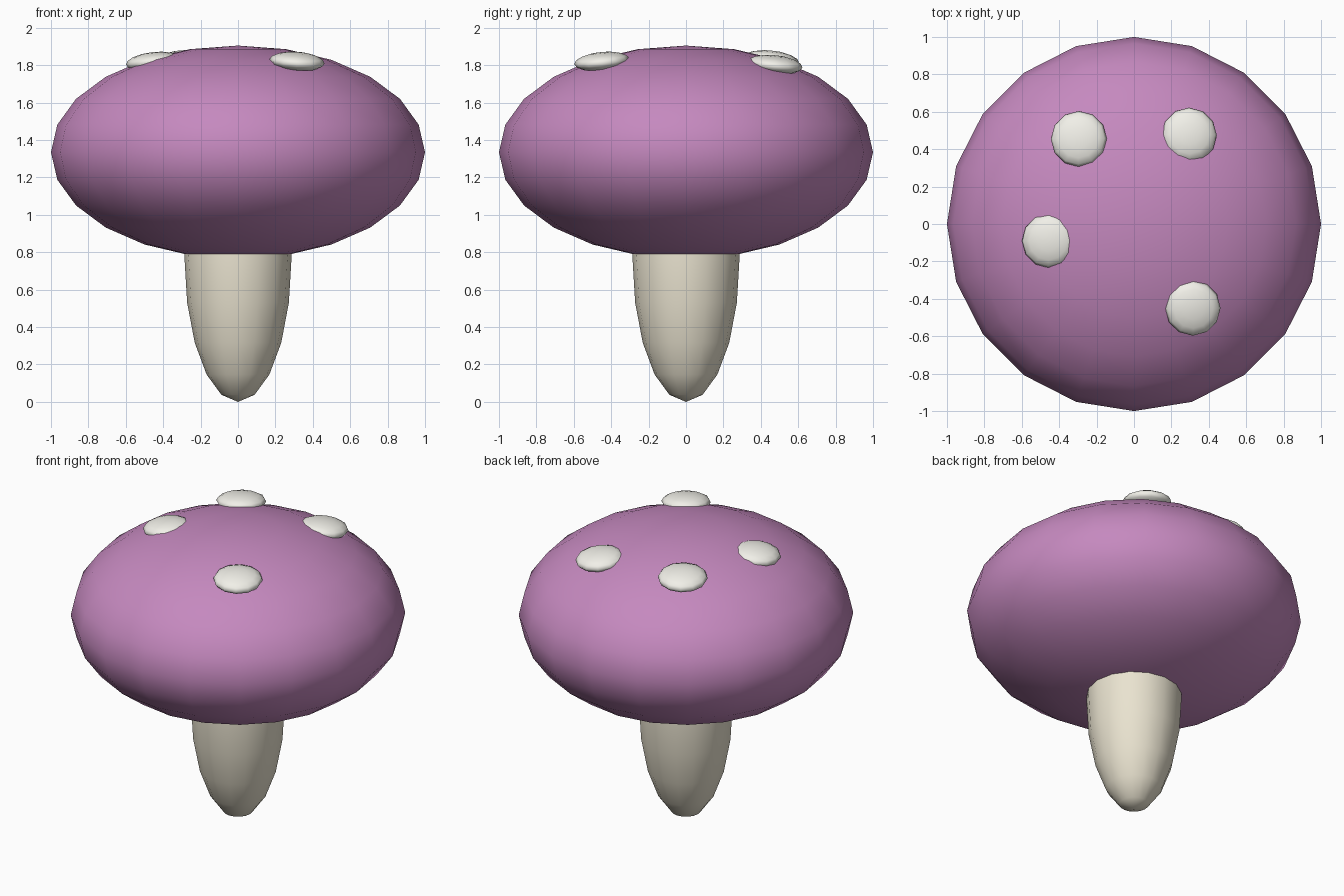
import bpy
import math
from mathutils import Matrix, Vector

if "Cube" in bpy.data.objects:
    bpy.data.objects.remove(bpy.data.objects["Cube"])


def material(name, rgb):
    mat = bpy.data.materials.new(name)
    mat.diffuse_color = (*rgb, 1)
    mat.use_nodes = True
    mat.node_tree.nodes["Principled BSDF"].inputs["Base Color"].default_value = mat.diffuse_color
    return mat


def ellipsoid(name, centre, radii, segments, rings, mat, tilt=0):
    """Smooth stretched sphere, tilted outward from the z axis by tilt degrees."""
    bpy.ops.mesh.primitive_uv_sphere_add(segments=segments, ring_count=rings, radius=1)
    ob = bpy.context.object
    ob.name = name
    c = Vector(centre)
    rot = Matrix.Identity(4)
    if tilt:
        axis = Vector((-c.y, c.x, 0)).normalized()
        rot = Matrix.Rotation(math.radians(tilt), 4, axis)
    ob.data.transform(rot @ Matrix.Diagonal((*radii, 1)))
    ob.location = c
    ob.data.materials.append(mat)
    bpy.ops.object.shade_smooth()
    return ob


purple = material("cap_purple", (0.56, 0.25, 0.52))
cream = material("stem_cream", (0.82, 0.77, 0.63))
white = material("spot_white", (0.88, 0.87, 0.81))

# Stem: tall ellipsoid whose upper half disappears into the cap
ellipsoid("stem", (0, 0, 0.768), (0.286, 0.286, 0.768), 16, 10, cream)

# Cap: wide flattened ellipsoid
ellipsoid("cap", (0, 0, 1.335), (1, 1, 0.57), 20, 12, purple)

# Spots: x, y, z, radius, tilt
spots = [
    (-0.295, 0.455, 1.828, 0.15, 7),
    (0.315, -0.45, 1.82, 0.148, 7),
    (0.295, 0.475, 1.803, 0.148, 7),
    (-0.455, -0.09, 1.82, 0.145, 7),
]
for i, (x, y, z, r, tilt) in enumerate(spots, 1):
    ellipsoid(f"spot_{i}", (x, y, z), (r, r, 0.05), 12, 8, white, tilt)
